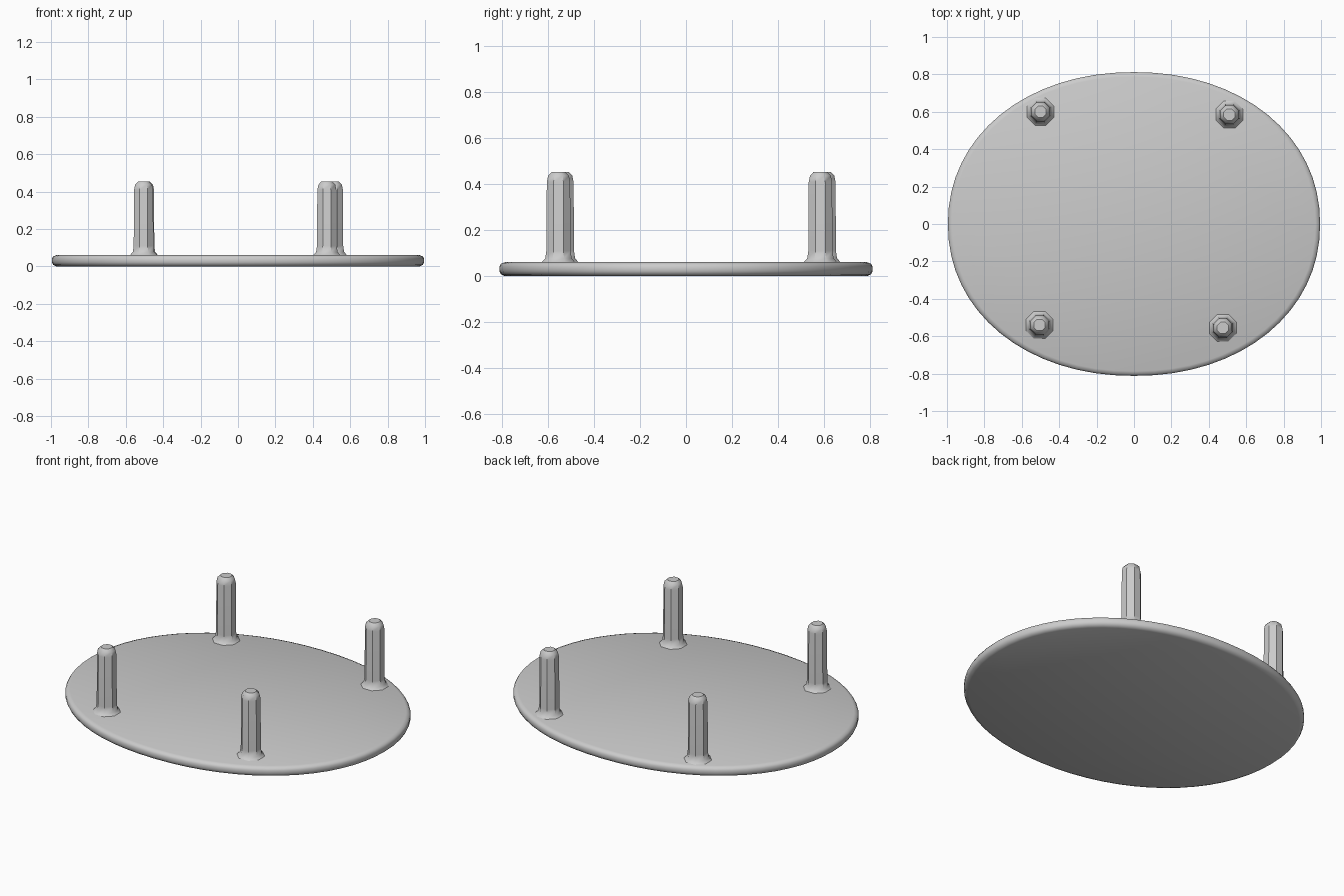
import bpy, bmesh, math

if "Cube" in bpy.data.objects:
    bpy.data.objects.remove(bpy.data.objects["Cube"])

grey = bpy.data.materials.new("light grey")
grey.diffuse_color = (0.6, 0.6, 0.6, 1)
grey.use_nodes = True
grey.node_tree.nodes["Principled BSDF"].inputs["Base Color"].default_value = grey.diffuse_color


def lathe(name, profile, ring, centre=(0, 0), angle=35):
    """Skin closed rings: profile gives (inset-or-radius, z), ring maps it to xy points."""
    bm = bmesh.new()
    loops = [[bm.verts.new((x + centre[0], y + centre[1], z)) for x, y in ring(r)]
             for r, z in profile]
    n = len(loops[0])
    for a, b in zip(loops, loops[1:]):
        for i in range(n):
            j = (i + 1) % n
            bm.faces.new((a[i], a[j], b[j], b[i]))
    bm.faces.new(loops[0][::-1])
    bm.faces.new(loops[-1])
    mesh = bpy.data.meshes.new(name)
    bm.to_mesh(mesh)
    bm.free()
    mesh.materials.append(grey)
    obj = bpy.data.objects.new(name, mesh)
    bpy.context.collection.objects.link(obj)
    bpy.ops.object.select_all(action='DESELECT')
    obj.select_set(True)
    bpy.context.view_layer.objects.active = obj
    bpy.ops.object.shade_smooth_by_angle(angle=math.radians(angle))
    return obj


# Slightly squared oval outline, shrunk by an inset
def oval(inset, n=64, power=2 / 2.1):
    pts = []
    for i in range(n):
        c, s = math.cos(2 * math.pi * i / n), math.sin(2 * math.pi * i / n)
        pts.append((math.copysign(abs(c) ** power, c) * (0.995 - inset),
                    math.copysign(abs(s) ** power, s) * (0.812 - inset)))
    return pts


# Eight-sided leg section
def octagon(r):
    return [(r * math.cos(math.pi * (i + 0.5) / 4), r * math.sin(math.pi * (i + 0.5) / 4))
            for i in range(8)]


# Oval top with rounded rim
lathe("table_top", [(0.025, 0.0), (0.007, 0.008), (0, 0.022), (0, 0.042),
                    (0.007, 0.054), (0.025, 0.061)], oval, angle=50)

# Four upright legs with flared feet and rounded tips
leg_profile = [(0.085, 0.055), (0.075, 0.064), (0.062, 0.078), (0.057, 0.11),
               (0.055, 0.41), (0.049, 0.437), (0.033, 0.453)]
legs = {"back_left_leg": (-0.50, 0.60), "back_right_leg": (0.51, 0.585),
        "front_left_leg": (-0.505, -0.54), "front_right_leg": (0.475, -0.555)}
for name, centre in legs.items():
    lathe(name, leg_profile, octagon, centre)
